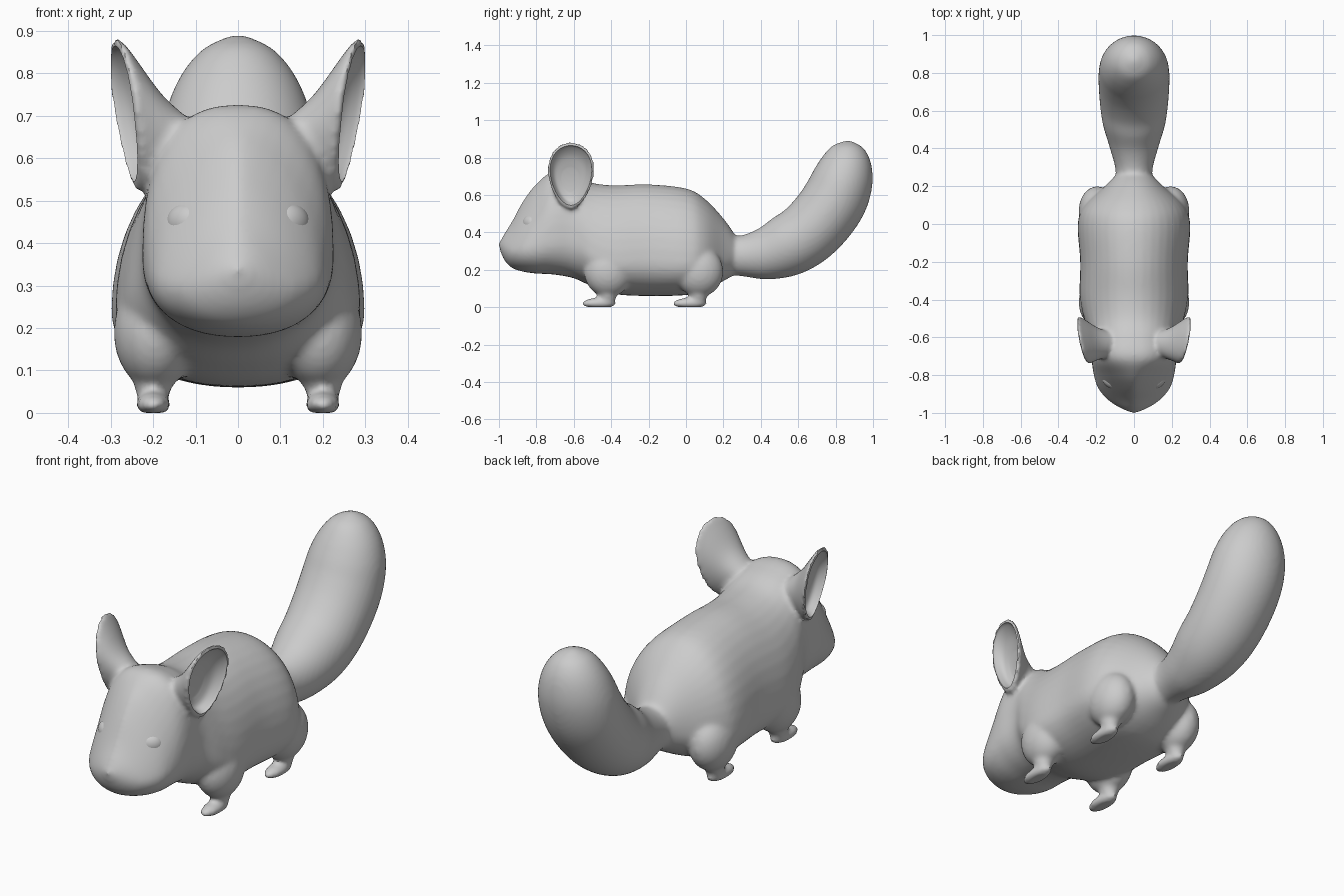
import bpy, bmesh, math
from mathutils import Vector, Matrix

if "Cube" in bpy.data.objects:
    bpy.data.objects.remove(bpy.data.objects["Cube"])

N = 40


def spline(p0, p1, p2, p3, t):
    return 0.5 * (2*p1 + (p2-p0)*t + (2*p0-5*p1+4*p2-p3)*t*t + (3*p1-p0-3*p2+p3)*t**3)


def loft(bm, rings, sub=5):
    """Skin through point rings with spline interpolation and end caps."""
    full = []
    for i in range(len(rings) - 1):
        q = [rings[max(i-1, 0)], rings[i], rings[i+1], rings[min(i+2, len(rings)-1)]]
        for k in range(sub):
            full.append([spline(*p, k / sub) for p in zip(*q)])
    full.append(rings[-1])
    vs = [[bm.verts.new(p) for p in r] for r in full]
    for a, b in zip(vs, vs[1:]):
        for j in range(len(a)):
            k = (j + 1) % len(a)
            bm.faces.new((a[j], a[k], b[k], b[j]))
    bm.faces.new(vs[0])
    bm.faces.new(vs[-1][::-1])


def ball(bm, loc, rad, rot=0, floor=None):
    m = Matrix.Translation(loc) @ Matrix.Rotation(rot, 4, 'Z') @ Matrix.Diagonal((*rad, 1))
    res = bmesh.ops.create_uvsphere(bm, u_segments=28, v_segments=18, radius=1, matrix=m)
    if floor is not None:
        for v in res['verts']:
            v.co.z = max(v.co.z, floor)


def finish(bm, name):
    bmesh.ops.recalc_face_normals(bm, faces=bm.faces)
    me = bpy.data.meshes.new(name)
    bm.to_mesh(me)
    bm.free()
    ob = bpy.data.objects.new(name, me)
    bpy.context.collection.objects.link(ob)
    return ob


def spow(v, e):
    return math.copysign(abs(v) ** e, v)


def body_ring(y, top, bot, zw, w, nu, nl):
    """Egg-like section: widest at zw, separate roundness above and below."""
    pts = []
    for i in range(N):
        a = math.tau * i / N
        c, s = math.cos(a), math.sin(a)
        n = nu if s >= 0 else nl
        h = top - zw if s >= 0 else zw - bot
        pts.append(Vector((w * spow(c, 2/n), y, zw + h * spow(s, 2/n))))
    return pts


def ear_ring(side, cx, cy, cz, s):
    """Tilted ear outline, wide above and narrow below."""
    pts = []
    for i in range(N):
        a = math.tau * i / N
        dy = 0.122 * s * math.cos(a) * (1 + 0.2 * math.sin(a))
        dz = 0.178 * s * math.sin(a)
        pts.append(Vector((side * (cx + 0.14*dz + 0.2*dy), cy + dy, cz + dz)))
    return pts


bm = bmesh.new()

# head and torso: y, top, bottom, widest height, half width, roundness above / below
loft(bm, [body_ring(*r) for r in (
    (-0.995, 0.35, 0.305, 0.33, 0.025, 2, 2),
    (-0.97, 0.395, 0.25, 0.31, 0.08, 1.6, 2),
    (-0.93, 0.46, 0.21, 0.30, 0.14, 1.4, 2),
    (-0.87, 0.57, 0.19, 0.31, 0.19, 1.4, 2.1),
    (-0.80, 0.66, 0.18, 0.33, 0.213, 1.7, 2.2),
    (-0.71, 0.725, 0.175, 0.36, 0.225, 2.4, 2.2),
    (-0.60, 0.705, 0.155, 0.36, 0.228, 2.4, 2.2),
    (-0.50, 0.665, 0.11, 0.28, 0.265, 2.1, 2.1),
    (-0.38, 0.652, 0.07, 0.24, 0.288, 2, 2.1),
    (-0.20, 0.657, 0.06, 0.25, 0.285, 2, 2.2),
    (0.00, 0.635, 0.065, 0.24, 0.298, 2, 2.2),
    (0.10, 0.58, 0.09, 0.25, 0.262, 2, 2.1),
    (0.20, 0.475, 0.14, 0.26, 0.155, 2, 2),
    (0.26, 0.39, 0.175, 0.28, 0.095, 2, 2))])

# tail: y, z, half width, half thickness along a rising curve
tail = ((0.20, 0.28, 0.10, 0.11), (0.29, 0.275, 0.098, 0.108), (0.41, 0.283, 0.13, 0.137),
        (0.53, 0.325, 0.165, 0.165), (0.635, 0.385, 0.18, 0.172), (0.73, 0.48, 0.187, 0.175),
        (0.80, 0.585, 0.187, 0.174), (0.84, 0.69, 0.175, 0.162), (0.86, 0.785, 0.14, 0.132),
        (0.866, 0.855, 0.085, 0.085), (0.868, 0.89, 0.015, 0.015))
rings = []
for i, (y, z, w, h) in enumerate(tail):
    a, b = tail[max(i-1, 0)], tail[min(i+1, len(tail)-1)]
    d = Vector((0, b[0]-a[0], b[1]-a[1])).normalized()
    up = Vector((0, -d.z, d.y))
    rings.append([Vector((w * math.cos(t), y, z)) + up * h * math.sin(t)
                  for t in (math.tau * k / N for k in range(N))])
loft(bm, rings)

# nose tip
ball(bm, (0, -0.98, 0.335), (0.028, 0.022, 0.02))

for s in (-1, 1):
    # haunch, shin and flat foot for each leg
    for y in (-0.465, 0.02):
        ball(bm, (s*0.195, y + 0.05, 0.19), (0.098, 0.13, 0.135))
        ball(bm, (s*0.20, y + 0.045, 0.075), (0.045, 0.05, 0.065), floor=0)
        ball(bm, (s*0.20, y, 0.02), (0.042, 0.092, 0.03), floor=0)
    # ear outer shell
    loft(bm, [ear_ring(s, *r) for r in (
        (0.268, -0.615, 0.705, 1.0), (0.255, -0.615, 0.703, 1.0), (0.225, -0.62, 0.685, 0.86),
        (0.165, -0.63, 0.64, 0.62), (0.09, -0.63, 0.60, 0.45))], 4)

body = finish(bm, "body")

# ear hollow cutters
bm = bmesh.new()
for s in (-1, 1):
    loft(bm, [ear_ring(s, *r) for r in (
        (0.34, -0.615, 0.705, 0.95), (0.275, -0.615, 0.705, 0.91), (0.25, -0.615, 0.702, 0.84),
        (0.222, -0.617, 0.69, 0.66), (0.205, -0.62, 0.68, 0.35))], 4)
cutter = finish(bm, "ear_cutter")
cutter.hide_render = True

# fuse the parts, soften the joins, hollow the ears
m = body.modifiers.new("fuse", 'REMESH')
m.mode = 'VOXEL'
m.voxel_size = 0.011
m = body.modifiers.new("soften", 'SMOOTH')
m.factor = 0.5
m.iterations = 8
m = body.modifiers.new("hollow", 'BOOLEAN')
m.operation = 'DIFFERENCE'
m.solver = 'EXACT'
m.object = cutter
dg = bpy.context.evaluated_depsgraph_get()
me = bpy.data.meshes.new_from_object(body.evaluated_get(dg))
body.modifiers.clear()
body.data = me
bpy.data.objects.remove(cutter)

# eyes
bm = bmesh.new()
for s in (-1, 1):
    ball(bm, (s*0.122, -0.832, 0.449), (0.052, 0.036, 0.045), rot=s*math.radians(38))
eyes = finish(bm, "eyes")

for ob in (body, eyes):
    bpy.ops.object.select_all(action='DESELECT')
    ob.select_set(True)
    bpy.context.view_layer.objects.active = ob
    bpy.ops.object.shade_smooth_by_angle(angle=math.radians(50))
